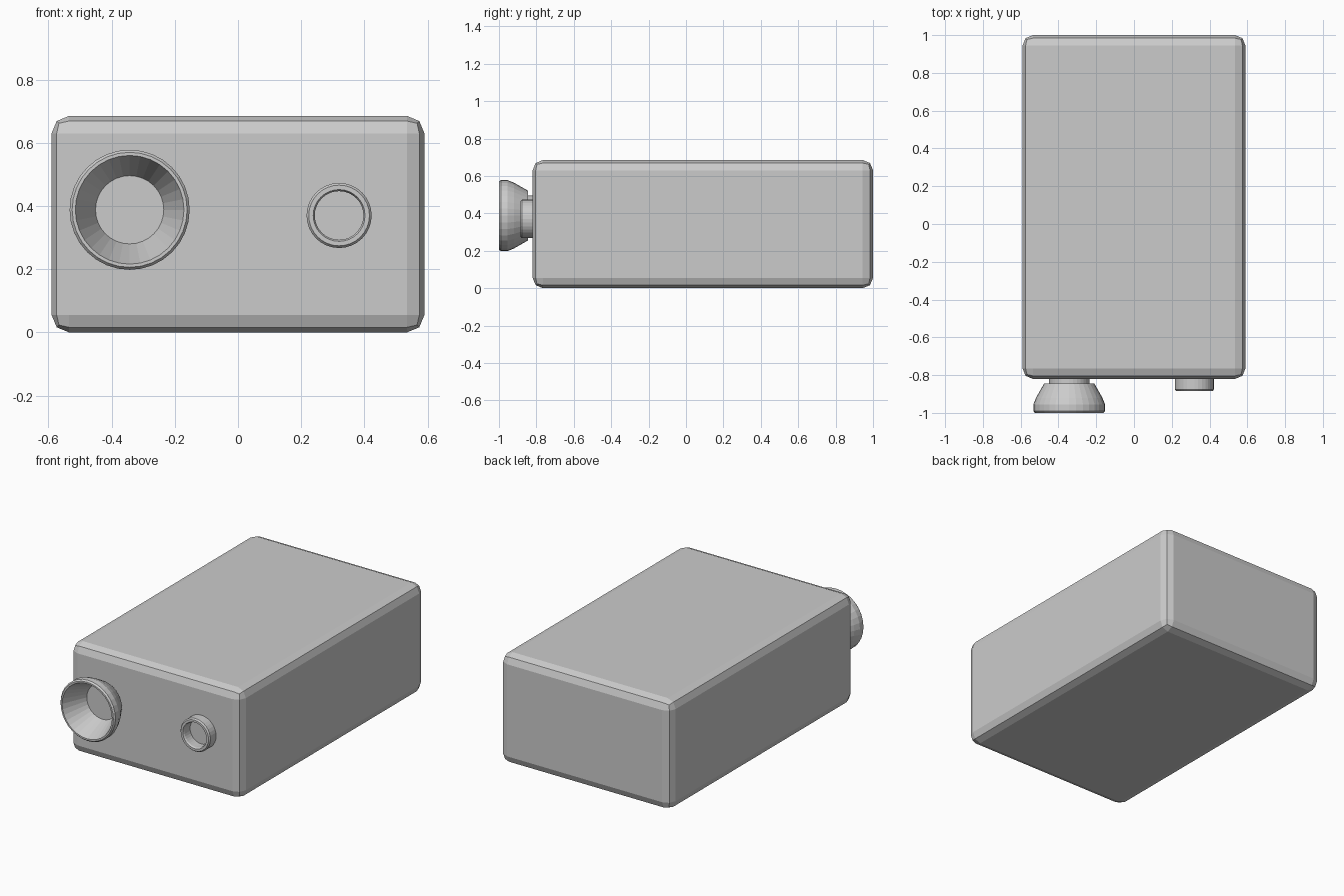
import bpy, bmesh, math

if "Cube" in bpy.data.objects:
    bpy.data.objects.remove(bpy.data.objects["Cube"])

SIDES = 32


def finish(name, bm):
    bmesh.ops.recalc_face_normals(bm, faces=bm.faces)
    mesh = bpy.data.meshes.new(name)
    bm.to_mesh(mesh)
    bm.free()
    obj = bpy.data.objects.new(name, mesh)
    bpy.context.collection.objects.link(obj)
    return obj


def lathe(name, cx, cz, profile):
    """Spin a closed (radius, y) profile around an axis along y."""
    bm = bmesh.new()
    rings = []
    for r, y in profile:
        if r == 0:
            rings.append([bm.verts.new((cx, y, cz))] * SIDES)
        else:
            rings.append([bm.verts.new((cx + r * math.cos(2 * math.pi * i / SIDES), y,
                                        cz + r * math.sin(2 * math.pi * i / SIDES)))
                          for i in range(SIDES)])
    pairs = list(zip(rings, rings[1:]))
    if profile[0][0] > 0:
        pairs.append((rings[-1], rings[0]))
    for a, b in pairs:
        for i in range(SIDES):
            j = (i + 1) % SIDES
            corners = list(dict.fromkeys((a[i], a[j], b[j], b[i])))
            bm.faces.new(corners)
    return finish(name, bm)


# Box body with a two-step rounded edge
bm = bmesh.new()
bmesh.ops.create_cube(bm, size=1)
bmesh.ops.scale(bm, verts=bm.verts, vec=(1.18, 1.82, 0.685))
bmesh.ops.translate(bm, verts=bm.verts, vec=(0, 0.09, 0.3425))
body = finish("body", bm)
bevel = body.modifiers.new("rounded_edges", "BEVEL")
bevel.width = 0.055
bevel.segments = 2

# Flared eyepiece cup with neck and closed floor
lathe("eyepiece", -0.343, 0.388, [
    (0, -0.848), (0.108, -0.848), (0.168, -0.99), (0.172, -1.0), (0.182, -1.0),
    (0.19, -0.99), (0.19, -0.955), (0.176, -0.92), (0.133, -0.845),
    (0.107, -0.845), (0.107, -0.81), (0, -0.81)])

# Small ring socket, open through to the front face
lathe("small_ring", 0.32, 0.37, [
    (0.077, -0.81), (0.077, -0.875), (0.082, -0.885), (0.096, -0.885),
    (0.103, -0.876), (0.103, -0.81)])
